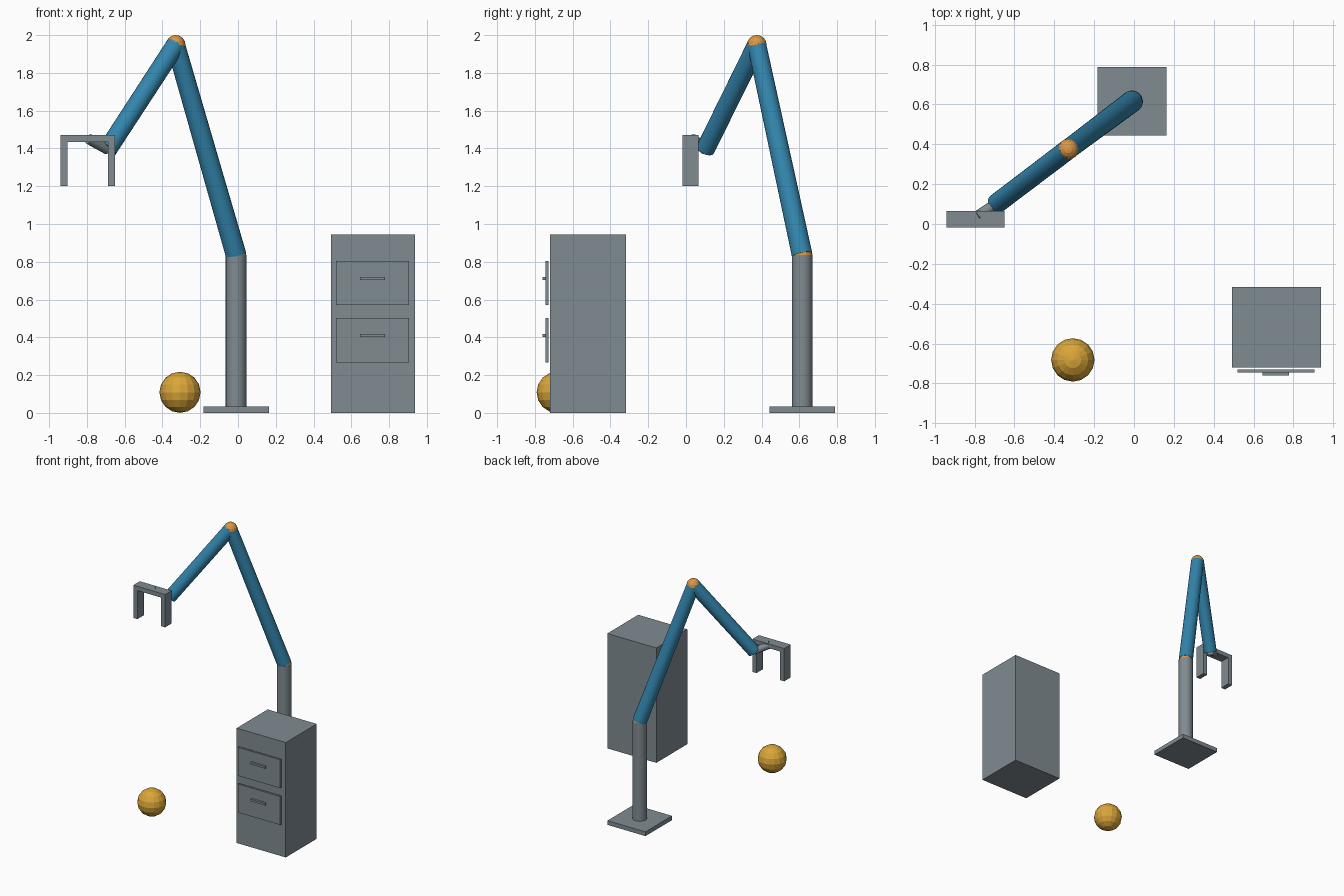
import bpy
from mathutils import Vector

if "Cube" in bpy.data.objects:
    bpy.data.objects.remove(bpy.data.objects["Cube"])


def material(name, rgb):
    m = bpy.data.materials.new(name)
    m.diffuse_color = (*rgb, 1)
    m.use_nodes = True
    m.node_tree.nodes["Principled BSDF"].inputs["Base Color"].default_value = m.diffuse_color
    return m


GREY = material("steel grey", (0.215, 0.262, 0.285))
BLUE = material("arm blue", (0.033, 0.235, 0.415))
ORANGE = material("joint orange", (0.71, 0.31, 0.06))
YELLOW = material("ball yellow", (0.70, 0.38, 0.04))


def finish(name, mat):
    ob = bpy.context.object
    ob.name = name
    ob.data.materials.append(mat)
    return ob


def box(name, x, y, z, mat=GREY):
    """Box from (min, max) ranges on each axis."""
    lo, hi = Vector((x[0], y[0], z[0])), Vector((x[1], y[1], z[1]))
    bpy.ops.mesh.primitive_cube_add(size=1, location=(lo + hi) / 2)
    bpy.context.object.scale = hi - lo
    return finish(name, mat)


def rod(name, a, b, r1, r2, mat):
    """Round rod from a to b, radius r1 at a and r2 at b."""
    a, b = Vector(a), Vector(b)
    d = b - a
    bpy.ops.mesh.primitive_cone_add(vertices=24, radius1=r1, radius2=r2, depth=d.length,
                                    location=(a + b) / 2,
                                    rotation=d.to_track_quat('Z', 'Y').to_euler())
    bpy.ops.object.shade_smooth_by_angle()
    return finish(name, mat)


def sphere(name, centre, r, mat):
    bpy.ops.mesh.primitive_uv_sphere_add(segments=16, ring_count=8, radius=r, location=centre)
    return finish(name, mat)


shoulder = (-0.01, 0.615, 0.835)
elbow = (-0.33, 0.375, 1.948)
wrist = (-0.69, 0.102, 1.395)
hand = (-0.79, 0.035, 1.45)

# Stand
box("base_plate", (-0.183, 0.163), (0.443, 0.788), (0, 0.035))
rod("column", (-0.01, 0.615, 0.03), shoulder, 0.055, 0.055, GREY)

# Arm with ball joints
sphere("shoulder_joint", shoulder, 0.054, ORANGE)
rod("upper_arm", shoulder, elbow, 0.055, 0.05, BLUE)
sphere("elbow_joint", elbow, 0.052, ORANGE)
rod("forearm", elbow, wrist, 0.051, 0.05, BLUE)
rod("wrist_rod", wrist, hand, 0.028, 0.028, GREY)

# Gripper
grip_y = (-0.018, 0.066)
box("gripper_bar", (-0.94, -0.65), grip_y, (1.435, 1.47))
for side, x in (("left", (-0.94, -0.903)), ("right", (-0.687, -0.65))):
    box(side + "_finger", x, grip_y, (1.2, 1.435))

# Cabinet with two drawers, front plates set slightly forward
box("cabinet", (0.492, 0.938), (-0.719, -0.317), (0, 0.945))
for level, z in (("upper", 0.687), ("lower", 0.385)):
    box(level + "_drawer", (0.519, 0.905), (-0.744, -0.729), (z - 0.117, z + 0.117))
    box(level + "_handle", (0.646, 0.778), (-0.761, -0.744), (z + 0.016, z + 0.033))

# Ball on the floor
sphere("ball", (-0.307, -0.682, 0.109), 0.109, YELLOW)
